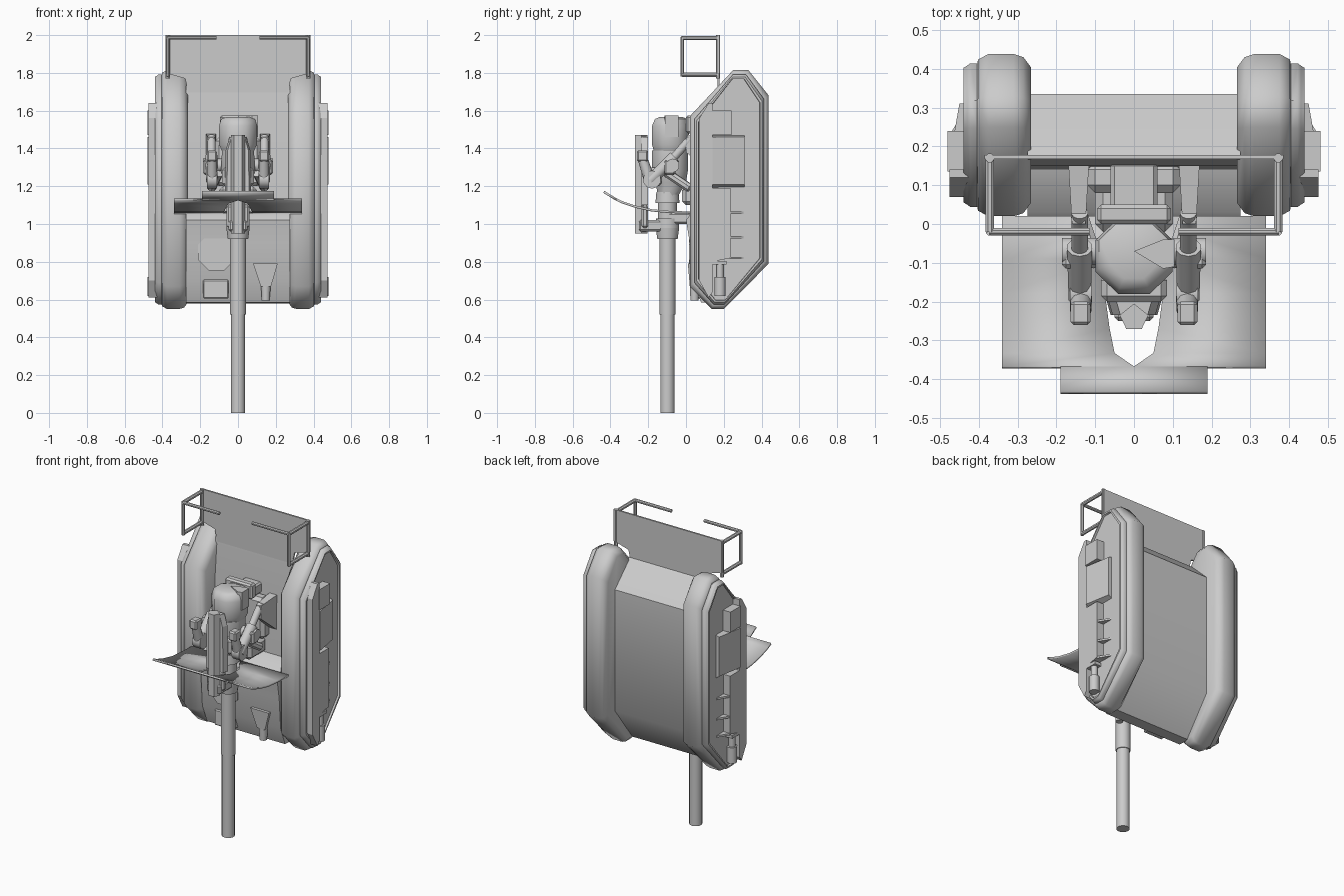
import bpy, bmesh, math
from mathutils import Vector

if "Cube" in bpy.data.objects:
    bpy.data.objects.remove(bpy.data.objects["Cube"])

grey = bpy.data.materials.new("plain grey")
grey.diffuse_color = (0.6, 0.6, 0.6, 1)
grey.use_nodes = True
grey.node_tree.nodes["Principled BSDF"].inputs["Base Color"].default_value = grey.diffuse_color


def finish(name, bm, smooth=0):
    """Make the object; smooth is the edge angle in degrees, 0 for flat faces."""
    bmesh.ops.recalc_face_normals(bm, faces=bm.faces)
    me = bpy.data.meshes.new(name)
    bm.to_mesh(me)
    bm.free()
    me.materials.append(grey)
    ob = bpy.data.objects.new(name, me)
    bpy.context.collection.objects.link(ob)
    if smooth:
        bpy.context.view_layer.objects.active = ob
        ob.select_set(True)
        bpy.ops.object.shade_smooth_by_angle(angle=math.radians(smooth))
        ob.select_set(False)
    return ob


def loft(name, rings, smooth=0):
    """Skin a list of equal-length closed rings and cap both ends."""
    bm = bmesh.new()
    vs = [[bm.verts.new(p) for p in r] for r in rings]
    n = len(rings[0])
    for a, b in zip(vs, vs[1:]):
        for i in range(n):
            j = (i + 1) % n
            bm.faces.new((a[i], a[j], b[j], b[i]))
    bm.faces.new(vs[0])
    bm.faces.new(vs[-1])
    return finish(name, bm, smooth)


def box(name, x, y, z, bevel=0.0):
    pts = [(x[0], y[0]), (x[1], y[0]), (x[1], y[1]), (x[0], y[1])]
    ob = loft(name, [[(px, py, h) for px, py in pts] for h in z])
    if bevel:
        m = ob.modifiers.new("edge", "BEVEL")
        m.width, m.segments = bevel, 1
    return ob


def tube(name, a, b, r1, r2=None, sides=12):
    a, b = Vector(a), Vector(b)
    q = (b - a).to_track_quat('Z', 'Y')
    ang = [2 * math.pi * (i + 0.5) / sides for i in range(sides)]
    rings = [[c + q @ Vector((r * math.cos(t), r * math.sin(t), 0)) for t in ang]
             for c, r in ((a, r1), (b, r1 if r2 is None else r2))]
    return loft(name, rings, 50 if sides > 8 else 0)


def profile_x(name, pts, x0, x1, smooth=0):
    return loft(name, [[(x, y, z) for y, z in pts] for x in (x0, x1)], smooth)


# main hull between the pods, with a recess above a bulging lower front
profile_x("hull", [(.17, 1.73), (.20, 1.71), (.335, 1.58), (.335, .81), (.16, .58), (.08, .585),
                   (.035, .70), (.02, .90), (.0, 1.02), (.03, 1.06), (.14, 1.10), (.15, 1.5)],
          -.275, .275, 42)

# upper board, narrowing at its lower edge
loft("top_board", [[(x, y, z) for x, z in ((-.385, 2), (.385, 2), (.385, 1.80), (.28, 1.77), (.26, 1.68),
                                         (-.26, 1.68), (-.28, 1.77), (-.385, 1.80))]
                   for y in (.167, .178)])

OUT = [(.25, 1.815), (.33, 1.815), (.438, 1.68), (.438, .79), (.20, .55), (.135, .55), (.02, .67), (.02, 1.57)]


def pod_ring(x, inset):
    cy, cz = .229, 1.18
    return [(x, cy + (y - cy) * (1 - inset / .209), cz + (z - cz) * (1 - inset / .63)) for y, z in OUT]


for s, side in ((1, "right"), (-1, "left")):
    # side pod: bevelled body, stepped flange and sunken outer panel
    loft("pod_" + side, [pod_ring(s * x, d) for x, d in (
        (.265, .035), (.285, .008), (.31, 0), (.375, 0), (.402, .014), (.404, .024), (.422, .024),
        (.430, .030), (.440, .036), (.440, .046), (.428, .048))], 52)
    # equipment on the outer panel
    rail = [(.07, 1.56), (.12, 1.64), (.14, 1.64), (.14, 1.19), (.235, 1.19), (.235, .82), (.14, .80),
            (.14, .64), (.12, .61), (.07, .70)]
    profile_x("outer_slab_" + side, rail, s * .42, s * .475)
    box("upper_box_" + side, (s * .42, s * .48), (.135, .24), (1.47, 1.60))
    loft("middle_box_" + side, [[(s * .42, .14, 1.19), (s * .42, .31, 1.19), (s * .42, .31, 1.47), (s * .42, .14, 1.47)],
                                [(s * .48, .14, 1.21), (s * .45, .31, 1.21), (s * .45, .31, 1.46), (s * .48, .14, 1.46)]])
    # triangular shelf brackets behind the slab
    for z in (.82, .93, 1.06):
        loft("shelf_" + side, [[(s * .42, .23, h), (s * .475, .23, h), (s * .43, .305, h), (s * .42, .305, h)]
                               for h in (z - .006, z + .006)])
    tube("bottle_" + side, (s * .45, .18, .62), (s * .45, .18, .72), .03)
    tube("bottle_neck_" + side, (s * .45, .18, .71), (s * .45, .18, .80), .02)
    box("bottle_clamp_" + side, (s * .42, s * .475), (.14, .215), (.785, .805))

    # hand rails in front of the board
    X = s * .372
    for a, b, r in (((X, .17, 1.77), (X, .17, 2.0), .012), ((X, -.02, 1.78), (X, -.02, 1.99), .01),
                    ((X, .17, 1.985), (X, -.02, 1.985), .012), ((X, .17, 1.79), (X, -.02, 1.79), .012),
                    ((X, -.02, 1.985), (s * .115, -.02, 1.985), .01)):
        tube("hand_rail_" + side, a, b, r, sides=8)

    # arm: mounting bracket, strut, elbow, forearm, grip
    loft("arm_bracket_" + side, [[(s * x, .17, z) for x, z in ((.115, 1.24), (.17, 1.24), (.17, 1.48), (.115, 1.48))],
                                 [(s * x, .0, z) for x, z in ((.125, 1.38), (.16, 1.38), (.16, 1.46), (.125, 1.46))]])
    tube("upper_strut_" + side, (s * .14, .03, 1.46), (s * .14, -.08, 1.335), .022)
    tube("lower_strut_" + side, (s * .14, -.06, 1.355), (s * .14, -.19, 1.23), .034, .03, 10)
    tube("shoulder_joint_" + side, (s * .08, -.07, 1.31), (s * .185, -.07, 1.31), .036, sides=10)
    tube("elbow_" + side, (s * .11, -.18, 1.235), (s * .165, -.18, 1.235), .048, sides=10)
    tube("forearm_" + side, (s * .137, -.195, 1.24), (s * .137, -.228, 1.34), .03, .026, 10)
    box("grip_" + side, (s * .112, s * .163), (-.26, -.20), (1.33, 1.39), .008)
    box("side_lug_" + side, (s * .15, s * .185), (-.115, -.055), (1.26, 1.34), .01)
    tube("rear_strut_" + side, (s * .14, .02, 1.19), (s * .10, -.10, 1.27), .024, sides=8)

# curved shield: swept sheet with an opening in the middle
CURVE = [(.02, 1.060), (-.09, 1.064), (-.18, 1.072), (-.27, 1.092), (-.335, 1.114), (-.37, 1.13), (-.435, 1.17)]
HOLE = [0, .07, .075, .063, .05, 0, 0]
bm = bmesh.new()
for i in range(len(CURVE) - 1):
    (y0, z0), (y1, z1) = CURVE[i:i + 2]
    wide = .34 if y0 > -.365 else .19
    for s in (1, -1):
        bm.faces.new([bm.verts.new(p) for p in ((s * HOLE[i], y0, z0), (s * wide, y0, z0),
                                                (s * wide, y1, z1), (s * HOLE[i + 1], y1, z1))])
bmesh.ops.remove_doubles(bm, verts=bm.verts, dist=.0005)
shield = finish("curved_shield", bm, 40)
m = shield.modifiers.new("thickness", "SOLIDIFY")
m.thickness, m.offset = .012, 0

# long centre post and collars
P = -.098
for name, z0, z1, r0, r1 in (("post_lower", 0, .54, .038, .038), ("post_upper", .52, .93, .043, .043),
                             ("post_collar", .92, .98, .055, .063), ("post_hub", .98, 1.03, .063, .063),
                             ("waist_lower", 1.03, 1.12, .05, .05), ("waist_upper", 1.11, 1.17, .065, .06)):
    tube(name, (0, P, z0), (0, P, z1), r0, r1, 16)

# lower arm from the post to the front column
box("column_arm", (-.05, .05), (-.25, -.08), (.96, 1.02), .01)
COL = [(-.037, -.235), (-.02, -.27), (.02, -.27), (.037, -.235), (0, -.205)]
loft("front_column", [[(x, y, z) for x, y in COL] for z in (.95, 1.47)])
loft("column_plate", [[(-w, -.235, z), (w, -.235, z), (w + .01, -.20, z), (-w - .01, -.20, z)]
                      for w, z in ((.06, 1.10), (.055, 1.39), (.035, 1.46))])
box("column_collar", (-.06, .06), (-.235, -.20), (.98, 1.10), .01)


def octagon(w, y0, y1, z):
    c, d = (y0 + y1) / 2, (y1 - y0) / 2
    return [(w * math.cos(t) * 1.08, c + d * math.sin(t) * 1.08, z)
            for t in (math.pi / 8 + i * math.pi / 4 for i in range(8))]


# torso and head
loft("torso", [octagon(w, a, b, z) for w, a, b, z in (
    (.055, -.15, -.04, 1.15), (.07, -.16, 0, 1.22), (.09, -.18, .01, 1.28), (.085, -.18, .01, 1.39))], 50)
loft("head", [octagon(w, a, b, z) for w, a, b, z in (
    (.085, -.17, .005, 1.385), (.1, -.18, .015, 1.42), (.1, -.18, .015, 1.52),
    (.09, -.165, .01, 1.555), (.06, -.14, -.02, 1.567))], 50)
loft("head_visor", [[(0, -.07, z), (.075, -.115, z), (.105, -.11, z), (.105, -.04, z), (.075, -.04, z)]
                    for z in (1.46, 1.575)])
box("chest_plate", (-.085, .085), (-.20, -.13), (1.20, 1.30), .015)

# seat back and mounts in the recess
box("seat_back", (-.12, .12), (.08, .16), (1.20, 1.46), .02)
box("seat_header", (-.095, .095), (.0, .05), (1.48, 1.575), .01)
box("header_mount", (-.06, .06), (.03, .16), (1.46, 1.53), .01)
box("seat_base", (-.10, .10), (-.02, .15), (1.10, 1.20), .02)
box("waist_mount", (-.05, .05), (-.10, .03), (1.00, 1.06), .01)

# hatch, foot step and lamp on the lower front
tube("round_hatch", (-.115, .08, .85), (-.115, .016, .85), .105, sides=8)
box("foot_step", (-.185, -.05), (.025, .12), (.605, .705), .006)
loft("lamp_hood", [[(x, y, .79) for x, y in ((.08, .01), (.21, .01), (.21, .07), (.09, .07))],
                   [(x, y, .67) for x, y in ((.12, .02), (.175, .02), (.175, .08), (.12, .08))]])
tube("lamp_stem", (.147, .045, .67), (.147, .045, .595), .026, .022)
